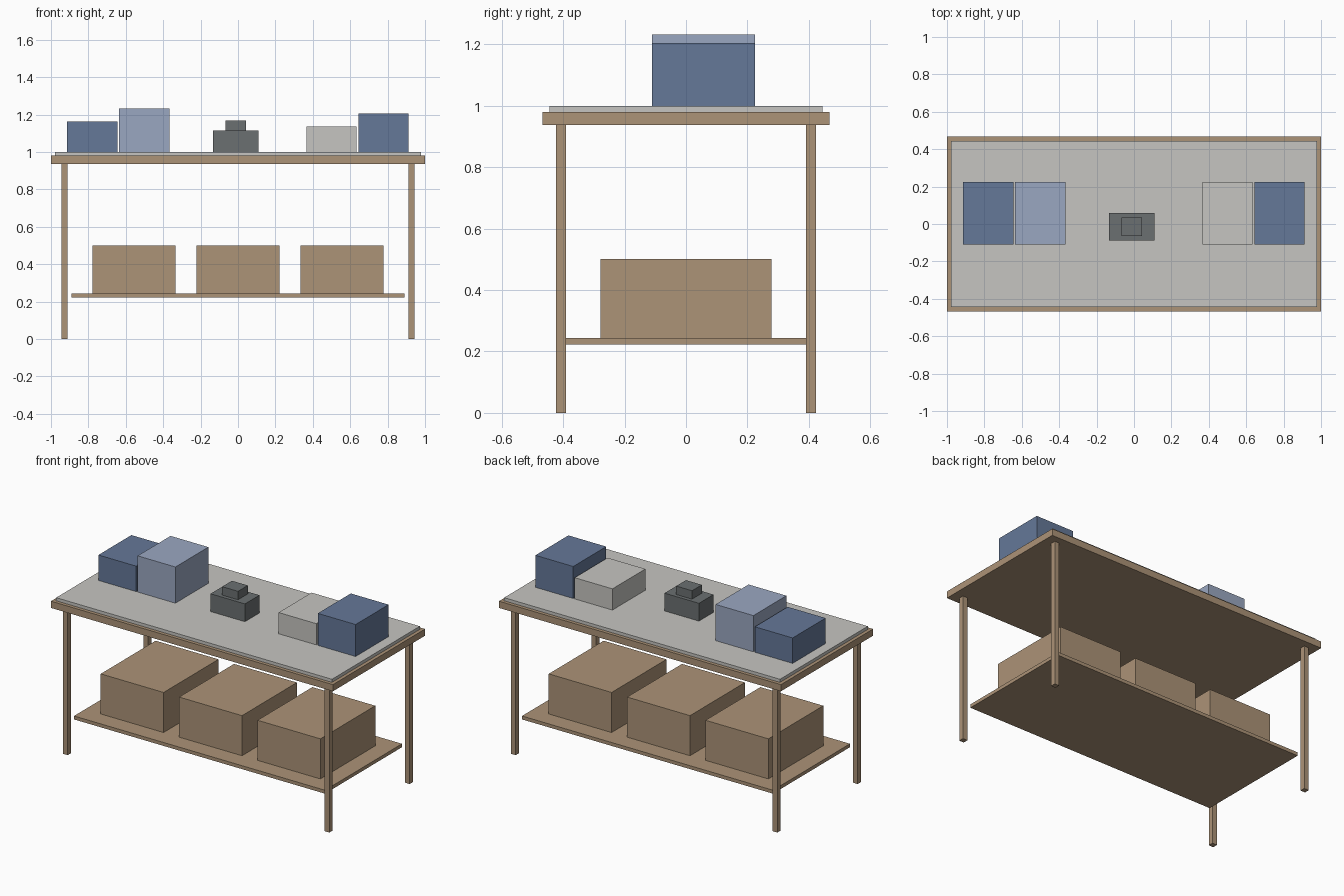
import bpy
import bmesh
from mathutils import Vector

cube = bpy.data.objects.get("Cube")
if cube:
    bpy.data.objects.remove(cube, do_unlink=True)


def material(name, rgb):
    """Flat material from 0-255 display values, stored as linear."""
    color = [((c / 255 + 0.055) / 1.055) ** 2.4 for c in rgb] + [1]
    mat = bpy.data.materials.new(name)
    mat.diffuse_color = color
    mat.use_nodes = True
    bsdf = mat.node_tree.nodes["Principled BSDF"]
    bsdf.inputs["Base Color"].default_value = color
    bsdf.inputs["Roughness"].default_value = 0.8
    return mat


wood = material("tan wood", (172, 147, 119))
grey = material("pale grey", (198, 197, 193))
blue = material("slate blue", (101, 120, 152))
light_blue = material("light blue", (154, 167, 193))
charcoal = material("charcoal grey", (107, 112, 113))


def box(name, xs, ys, zs, mat):
    """Box spanning the given x, y and z ranges."""
    low, high = (Vector(p) for p in zip(xs, ys, zs))
    center = (low + high) / 2
    bm = bmesh.new()
    bmesh.ops.create_cube(bm, size=1)
    bmesh.ops.scale(bm, vec=high - low, verts=bm.verts)
    mesh = bpy.data.meshes.new(name)
    bm.to_mesh(mesh)
    bm.free()
    mesh.materials.append(mat)
    obj = bpy.data.objects.new(name, mesh)
    obj.location = center
    bpy.context.collection.objects.link(obj)
    return obj


# Table frame
UNDERSIDE, TOP, SURFACE = 0.937, 0.98, 1.0
box("tabletop", (-1, 1), (-0.467, 0.467), (UNDERSIDE, TOP), wood)
box("table_mat", (-0.978, 0.978), (-0.445, 0.445), (TOP, SURFACE), grey)

HALF_LEG = 0.0165
for side, sx in (("right", -1), ("left", 1)):
    for end, sy in (("front", -1), ("back", 1)):
        x, y = sx * 0.928, sy * 0.407
        box(f"{end}_{side}_leg", (x - HALF_LEG, x + HALF_LEG),
            (y - HALF_LEG, y + HALF_LEG), (0, UNDERSIDE), wood)

# Lower shelf and its three cartons
SHELF = 0.244
box("lower_shelf", (-0.89, 0.89), (-0.39, 0.39), (0.222, SHELF), wood)
for name, x in (("right", -0.556), ("middle", 0), ("left", 0.556)):
    box(f"{name}_carton", (x - 0.223, x + 0.223), (-0.278, 0.278),
        (SHELF, 0.501), wood)

# Boxes standing on the table
for name, x, top, mat in (
        ("outer_right_box", -0.779, 1.163, blue),
        ("inner_right_box", -0.501, 1.232, light_blue),
        ("inner_left_box", 0.499, 1.136, grey),
        ("outer_left_box", 0.777, 1.205, blue)):
    box(name, (x - 0.134, x + 0.134), (-0.11, 0.224), (SURFACE, top), mat)

# Small stepped device in the middle
box("device_base", (-0.134, 0.11), (-0.087, 0.06), (SURFACE, 1.114), charcoal)
box("device_head", (-0.068, 0.044), (-0.063, 0.036), (1.114, 1.168), charcoal)
